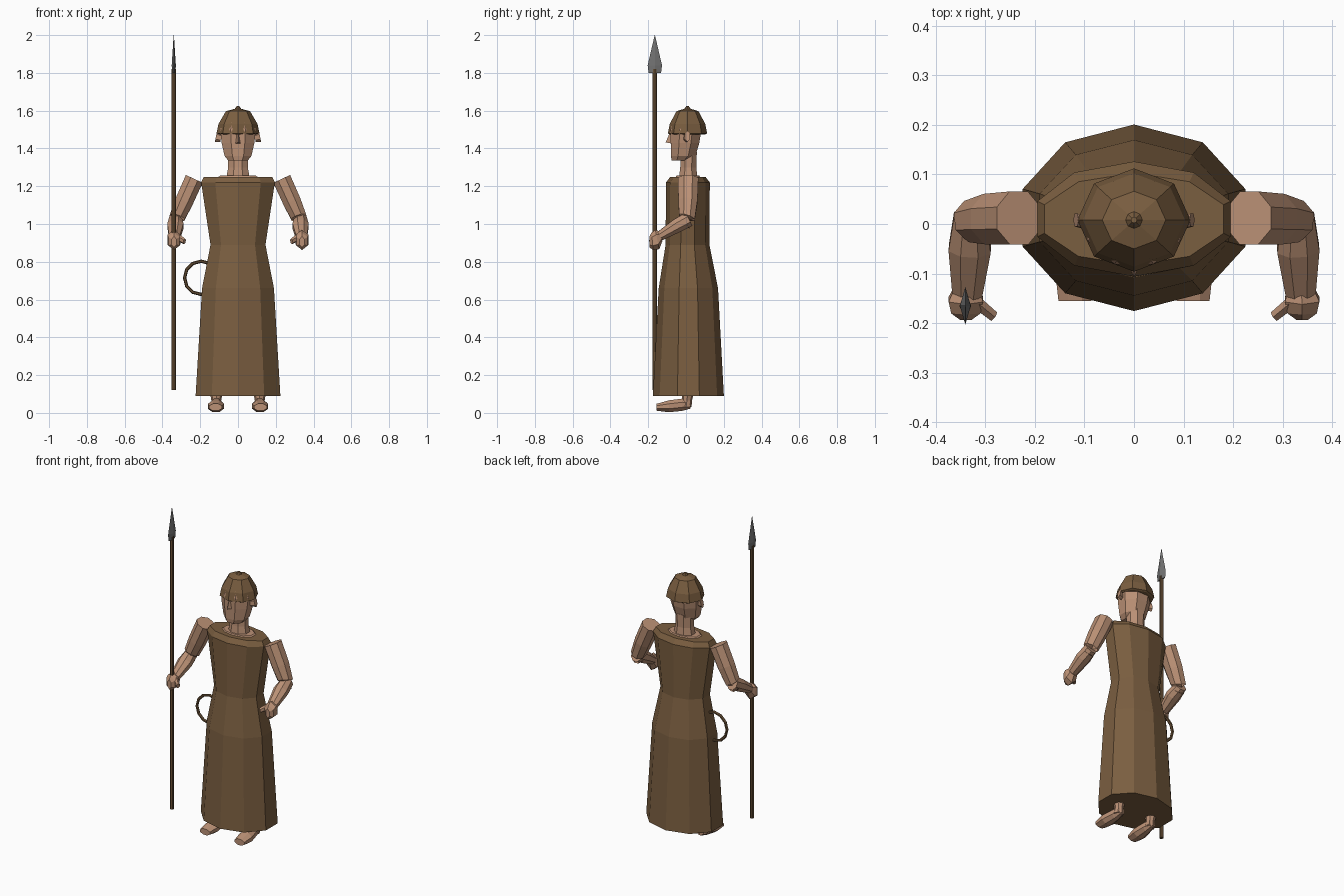
import bpy, bmesh, math
from mathutils import Vector


def material(name, rgb):
    m = bpy.data.materials.new(name)
    m.diffuse_color = (*rgb, 1)
    return m


CLOTH = material("brown cloth", (0.195, 0.112, 0.051))
SKIN = material("skin", (0.50, 0.285, 0.18))
WOOD = material("dark wood", (0.141, 0.082, 0.037))
STEEL = material("steel", (0.17, 0.17, 0.17))


def loft(name, rings, mat, bottom=True, top=True):
    """Skin a list of equal-length vertex rings with flat faces."""
    bm = bmesh.new()
    loops = [[bm.verts.new(p) for p in ring] for ring in rings]
    n = len(loops[0])
    for a, b in zip(loops, loops[1:]):
        for i in range(n):
            j = (i + 1) % n
            bm.faces.new((a[i], a[j], b[j], b[i]))
    if bottom:
        bm.faces.new(loops[0][::-1])
    if top:
        bm.faces.new(loops[-1])
    bmesh.ops.recalc_face_normals(bm, faces=bm.faces)
    me = bpy.data.meshes.new(name)
    bm.to_mesh(me)
    bm.free()
    me.materials.append(mat)
    ob = bpy.data.objects.new(name, me)
    bpy.context.collection.objects.link(ob)
    return ob


def stack(name, levels, sides, mat, x=0.0, turn=90.0, **caps):
    """Horizontal elliptical rings; each level is (z, rx, ry, y centre)."""
    rings = []
    for z, rx, ry, cy in levels:
        angles = [math.radians(turn + 360 * i / sides) for i in range(sides)]
        rings.append([(x + rx * math.cos(a), cy + ry * math.sin(a), z) for a in angles])
    return loft(name, rings, mat, **caps)


def tube(name, stations, sides, mat):
    """Rings along a path; each station is (centre, direction, half width, half height)."""
    rings = []
    for c, d, w, h in stations:
        d = Vector(d).normalized()
        ref = Vector((0, 1, 0)) if abs(d.z) > 0.8 else Vector((0, 0, 1))
        u = d.cross(ref).normalized()
        v = u.cross(d)
        angles = [2 * math.pi * (i + 0.5) / sides for i in range(sides)]
        rings.append([Vector(c) + u * w * math.cos(a) + v * h * math.sin(a) for a in angles])
    return loft(name, rings, mat)


# Long robe with a rolled shoulder edge
stack("robe", [(0.09, 0.236, 0.188, 0.0125), (0.66, 0.2, 0.157, 0.0125),
               (0.89, 0.153, 0.116, 0.008), (1.22, 0.205, 0.116, 0.01),
               (1.25, 0.19, 0.093, 0.01)], 10, CLOTH)
# Bare collar, neck and head
stack("collar", [(1.245, 0.115, 0.068, 0.01), (1.256, 0.1, 0.06, 0.01)], 10, SKIN)
stack("neck", [(1.25, 0.066, 0.052, 0.012), (1.30, 0.056, 0.046, 0.012),
               (1.38, 0.056, 0.046, 0.015)], 8, SKIN, turn=22.5)
stack("head", [(1.335, 0.055, 0.05, -0.03), (1.36, 0.077, 0.07, -0.015),
               (1.43, 0.094, 0.082, -0.005), (1.50, 0.102, 0.088, 0.0),
               (1.54, 0.085, 0.08, 0.005)], 8, SKIN, turn=22.5)
loft("nose", [[(-0.018, -0.07, 1.425), (0.018, -0.07, 1.425), (0, -0.108, 1.432)],
              [(-0.01, -0.07, 1.485), (0.01, -0.07, 1.485), (0, -0.085, 1.485)]], SKIN)
# Faceted cap with a small button
stack("helmet", [(1.475, 0.104, 0.094, 0.008), (1.48, 0.114, 0.104, 0.008),
                 (1.53, 0.103, 0.094, 0.008), (1.597, 0.064, 0.058, 0.008),
                 (1.61, 0.017, 0.017, 0.008), (1.625, 0.006, 0.006, 0.008)], 8, CLOTH)

# Paired parts
for s, side in ((-1, "right"), (1, "left")):
    tube(side + "_ear", [((s * 0.09, 0, 1.455), (s, 0, 0.2), 0.014, 0.022),
                         ((s * 0.117, 0.008, 1.463), (s, 0, 0.2), 0.015, 0.028)], 6, SKIN)
    down = (s * 0.42, -0.02, -0.9)
    tube(side + "_upper_arm", [((s * 0.232, 0.012, 1.238), down, 0.053, 0.058),
                               ((s * 0.285, 0.01, 1.12), down, 0.052, 0.055),
                               ((s * 0.322, 0.005, 1.035), (s * 0.3, -0.3, -0.9), 0.045, 0.047),
                               ((s * 0.332, -0.005, 1.0), (s * 0.1, -0.7, -0.7), 0.036, 0.038)],
         8, SKIN)
    fwd = (s * 0.05, -0.85, -0.45)
    tube(side + "_forearm", [((s * 0.33, 0.015, 1.025), fwd, 0.036, 0.042),
                             ((s * 0.331, -0.05, 0.99), fwd, 0.046, 0.04),
                             ((s * 0.336, -0.145, 0.932), fwd, 0.032, 0.026)], 8, SKIN)
    tube(side + "_hand", [((s * 0.337, -0.13, 0.935), (0, -1, -0.2), 0.03, 0.026),
                          ((s * 0.339, -0.152, 0.918), (0, -1, -0.2), 0.04, 0.052),
                          ((s * 0.339, -0.178, 0.908), (0, -1, -0.1), 0.034, 0.046),
                          ((s * 0.339, -0.193, 0.905), (0, -1, 0), 0.014, 0.03)], 6, SKIN)
    tube(side + "_thumb", [((s * 0.317, -0.158, 0.928), (-s, -0.7, -0.3), 0.014, 0.02),
                           ((s * 0.283, -0.186, 0.908), (-s, -0.7, -0.3), 0.012, 0.015)], 6, SKIN)
    stack(side + "_ankle", [(0.03, 0.03, 0.03, 0.0), (0.065, 0.026, 0.026, 0.005),
                            (0.12, 0.036, 0.036, 0.012)], 8, SKIN, x=s * 0.115)
    tube(side + "_foot", [((s * 0.113, 0.025, 0.045), (0, -1, 0), 0.022, 0.024),
                          ((s * 0.114, -0.02, 0.043), (0, -1, 0), 0.034, 0.035),
                          ((s * 0.117, -0.09, 0.035), (0, -1, 0), 0.046, 0.034),
                          ((s * 0.119, -0.155, 0.03), (0, -1, 0), 0.036, 0.02)], 8, SKIN)

# Spear held in the right hand
stack("spear_shaft", [(0.12, 0.012, 0.012, -0.165), (1.82, 0.012, 0.012, -0.165)],
      8, WOOD, x=-0.34)
stack("spear_head", [(1.80, 0.009, 0.033, -0.165), (1.84, 0.011, 0.038, -0.165),
                     (2.0, 0.0008, 0.0008, -0.165)], 4, STEEL, x=-0.34)

# Ring hanging at the hip
bpy.ops.mesh.primitive_torus_add(location=(-0.195, 0.0, 0.715), rotation=(math.pi / 2, 0, 0),
                                 major_segments=12, minor_segments=6,
                                 major_radius=0.088, minor_radius=0.009)
hoop = bpy.context.object
hoop.name = "hip_ring"
hoop.data.materials.append(WOOD)
